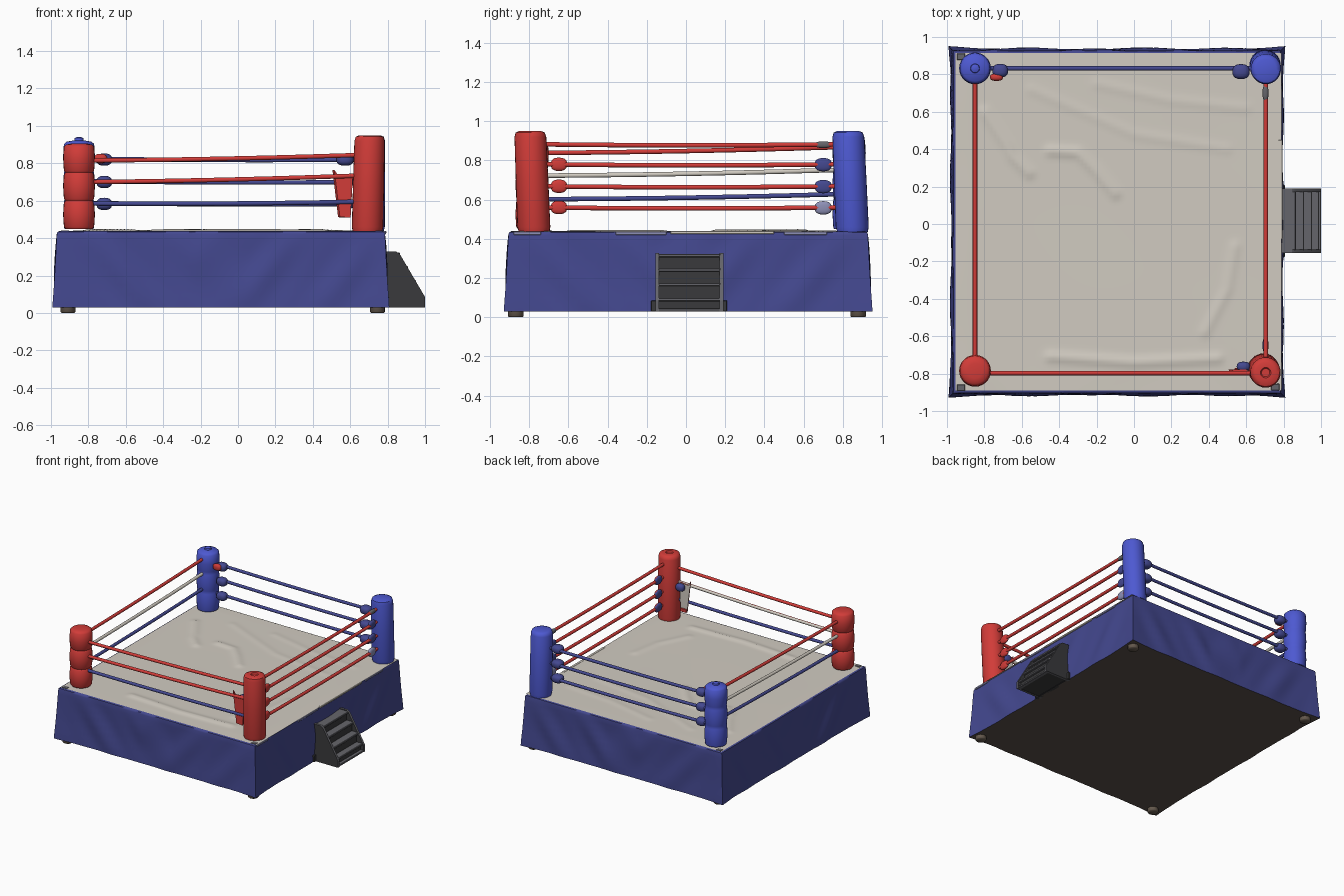
import bpy, bmesh, math
from mathutils import Vector

if "Cube" in bpy.data.objects:
    bpy.data.objects.remove(bpy.data.objects["Cube"])


def material(name, r, g, b):
    m = bpy.data.materials.new(name)
    m.diffuse_color = (r, g, b, 1)
    m.use_nodes = True
    m.node_tree.nodes["Principled BSDF"].inputs["Base Color"].default_value = m.diffuse_color
    return m


NAVY = material("navy cloth", 0.058, 0.066, 0.28)
BLUE = material("blue padding", 0.075, 0.10, 0.64)
RED = material("red padding", 0.64, 0.045, 0.04)
CANVAS = material("beige canvas", 0.64, 0.60, 0.535)
BROWN = material("brown underside", 0.105, 0.082, 0.068)
DARK = material("dark steps", 0.042, 0.042, 0.045)
GREY = material("grey step trim", 0.13, 0.13, 0.145)
FOOT = material("brown feet", 0.13, 0.10, 0.075)
LAV = material("pale lavender", 0.27, 0.28, 0.47)


def finish(name, bm, mats, angle=40, rule=None):
    bmesh.ops.recalc_face_normals(bm, faces=bm.faces)
    if rule:
        for f in bm.faces:
            f.material_index = int(rule(f))
    me = bpy.data.meshes.new(name)
    bm.to_mesh(me)
    bm.free()
    ob = bpy.data.objects.new(name, me)
    bpy.context.collection.objects.link(ob)
    for m in mats:
        me.materials.append(m)
    bpy.ops.object.select_all(action='DESELECT')
    ob.select_set(True)
    bpy.context.view_layer.objects.active = ob
    bpy.ops.object.shade_smooth_by_angle(angle=math.radians(angle))


def skin(loops):
    # closed tube through a list of point loops
    bm = bmesh.new()
    rings = [[bm.verts.new(p) for p in loop] for loop in loops]
    n = len(rings[0])
    for a, b in zip(rings, rings[1:]):
        for i in range(n):
            bm.faces.new((a[i], a[(i + 1) % n], b[(i + 1) % n], b[i]))
    bm.faces.new(rings[0])
    bm.faces.new(rings[-1])
    return bm


def turn(n):
    return [(math.cos(2 * math.pi * i / n), math.sin(2 * math.pi * i / n)) for i in range(n)]


def box(name, x0, x1, y0, y1, z0, z1, mat, bevel=0.003):
    bm = skin([[(x0, y0, z), (x1, y0, z), (x1, y1, z), (x0, y1, z)] for z in (z0, z1)])
    bmesh.ops.bevel(bm, geom=bm.edges[:], offset=bevel, segments=1, affect='EDGES')
    finish(name, bm, [mat], 30)


def lathe(name, x, y, profile, mat, lean=(0, 0), n=28):
    # profile of (radius, z) turned round a slightly leaning axis
    z0, z1 = profile[0][1], max(p[1] for p in profile)
    loops = []
    for r, z in profile:
        f = (z - z0) / (z1 - z0) - 0.5
        loops.append([(x + lean[0] * f + r * c, y + lean[1] * f + r * s, z) for c, s in turn(n)])
    finish(name, skin(loops), [mat], 50)


def rope(name, p, q, mat, inner=None, sag=0.005, r=0.0122):
    # gently sagging tube; optional second colour on the side facing +y
    p, q = Vector(p), Vector(q)
    side = (q - p).cross(Vector((0, 0, 1))).normalized()
    up = side.cross((q - p).normalized())
    loops = []
    for t in (k / 12 for k in range(13)):
        centre = p.lerp(q, t) - Vector((0, 0, sag * 4 * t * (1 - t)))
        loops.append([centre + r * (c * side + s * up) for c, s in turn(10)])
    finish(name, skin(loops), [mat, inner or mat], 60, lambda f: f.normal.y > 0.1)


def pad(name, c, size, mat, inner=None):
    # rounded turnbuckle cover; optional second colour facing the ring
    bm = bmesh.new()
    bmesh.ops.create_icosphere(bm, subdivisions=3, radius=1)
    for v in bm.verts:
        v.co = [c[i] + size[i] * math.copysign(abs(v.co[i]) ** 0.8, v.co[i]) for i in range(3)]
    finish(name, bm, [mat, inner or mat], 60, lambda f: f.normal.x < -0.1)


# cloth skirt with soft diagonal folds, hemmed by the canvas and closed underneath
X0, X1, Y0, Y1 = -0.968, 0.785, -0.905, 0.927
N = 56
sides = [((X0, Y0), (X1, Y0), (0, -1)), ((X1, Y0), (X1, Y1), (1, 0)),
         ((X1, Y1), (X0, Y1), (0, 1)), ((X0, Y1), (X0, Y0), (-1, 0))]
levels = [(0.030, 1), (0.06, .95), (0.10, .8), (0.15, .6), (0.2, .45), (0.25, .35), (0.3, .25),
          (0.35, .18), (0.39, .1), (0.42, .03), (0.432, -0.2), (0.437, -1.2)]
loops = []
for z, h in levels:
    loop = []
    u = (z - .03) / .4
    env = max(0, 4 * u * (1 - u)) + max(0, .35 * (1 - u))
    for k, (a, b, nrm) in enumerate(sides):
        prev = sides[k - 1][2]
        for t in (i / N for i in range(N)):
            e = abs(2 * t - 1)
            lean = 12 * z * (1 if t < .5 else -1) * min(1, 6 * e)
            fold = 0.006 * math.sin(26 * t + lean + k) + 0.004 * math.sin(49 * t + 1.6 * lean + 2 * k)
            o = 0.010 * h + 0.014 * max(0, 1 - u) * e ** 10 + env * fold * (1 - e ** 6)
            x = a[0] + (b[0] - a[0]) * t + nrm[0] * o
            y = a[1] + (b[1] - a[1]) * t + nrm[1] * o
            if t == 0:
                x, y = x + prev[0] * o, y + prev[1] * o
            loop.append((x, y, z))
    loops.append(loop)
finish("skirt", skin(loops), [NAVY, BROWN], 50, lambda f: len(f.verts) > 4 and f.calc_center_median().z < .1)

# canvas with raised wrinkles along a few paths
paths = [[(-.80, .60), (-.68, .42), (-.65, .36), (-.56, .27)], [(-.45, .39), (-.30, .38), (-.2, .28), (-.1, .16)],
         [(.54, -.12), (.50, -.35), (.38, -.58)], [(-.45, -.71), (0, -.74), (.45, -.72)],
         [(-.2, .75), (.2, .66), (.6, .62)], [(-.55, .72), (0, .48), (.5, .40)]]
heights = [0.010, 0.010, 0.007, 0.010, 0.004, 0.004]


def wrinkle(x, y):
    p, total = Vector((x, y)), 0
    for path, h in zip(paths, heights):
        best = 9
        for a, b in zip(path, path[1:]):
            a, b = Vector(a), Vector(b)
            t = max(0, min(1, (p - a).dot(b - a) / (b - a).length_squared))
            best = min(best, (p - a.lerp(b, t)).length)
        total += h * math.exp(-(best / 0.025) ** 2)
    return total + 0.001 * math.sin(5 * x + 3 * y) * math.sin(4 * y - 2 * x)


bm = bmesh.new()
bmesh.ops.create_grid(bm, x_segments=90, y_segments=94, size=1)
for v in bm.verts:
    edge = max(abs(v.co.x), abs(v.co.y))
    x, y = -0.083 + v.co.x * 0.872, 0.012 + v.co.y * 0.903
    v.co = (x, y, 0.4375 + min(1, (1 - edge) * 12) * (0.001 + wrinkle(x, y)))
finish("canvas", bm, [CANVAS], 60)
# worn canvas edge lying over the right side and grey patches at the corners
box("canvas_hem_right", .77, .793, -.08, .45, .424, .439, CANVAS)
for i, (a, b) in enumerate([(-.88, -.74), (-.36, -.1), (.5, .72)]):
    box(f"grey_hem_{i}", .77, .792, a, b, .420, .437, LAV)
for i, (x, y) in enumerate([(.755, -.872), (-.925, .895), (-.925, -.875)]):
    box(f"corner_patch_{i}", x - .022, x + .022, y - .018, y + .018, .434, .441, GREY)

# feet
for i, (x, y) in enumerate([(-.91, -.868), (.745, -.868), (-.91, .878), (.745, .878)]):
    lathe(f"foot_{i}", x, y, [(.034, 0), (.04, .006), (.04, .045)], FOOT, n=16)

# plain right posts and cushioned left posts
plain = [(.078, .435), (.084, .46), (.083, .70), (.081, .92), (.074, .942), (.055, .95)]
lathe("red_right_post", .698, -.785, plain + [(.028, .95), (.022, .942)], RED, (.012, -.02))
lathe("blue_right_post", .703, .838, plain, BLUE, (.005, -.022))


def cushions(top, groove, cap):
    h = (top - .45) / 3
    prof = [(r, .45 + h * (k + f)) for k in range(3)
            for f, r in ((0, groove), (.08, .081), (.5, .085), (.92, .081))]
    return prof + [(.068, top)] + cap


lathe("red_left_post", -.85, -.785, cushions(.90, .073, [(.04, .906)]), RED)
lathe("blue_left_post", -.85, .832, cushions(.915, .078, [(.025, .923), (.023, .935), (.012, .94)]), BLUE)

# ropes and turnbuckle pads on the front, left, back and right
for i, (za, zb, m, inner) in enumerate([(.815, .845, RED, None), (.70, .735, RED, CANVAS), (.585, .595, NAVY, None)]):
    rope(f"front_rope_{i}", (-.80, -.797, za), (.66, -.797, zb), m, inner)
for i, (za, zb, m) in enumerate([(.838, .868, RED), (.722, .752, CANVAS), (.602, .628, NAVY)]):
    rope(f"left_rope_{i}", (-.85, -.75, za), (-.85, .79, zb), m)
for i, z in enumerate((.82, .70, .583)):
    rope(f"back_rope_{i}", (-.80, .832, z + .005), (.66, .832, z), NAVY)
    pad(f"back_pad_left_{i}", (-.715, .82, z), (.042, .036, .033), NAVY)
    pad(f"back_pad_right_{i}", (.572, .815, z), (.046, .04, .033), NAVY)
pad("back_pad_red", (-.735, .785, .825), (.035, .02, .026), RED)
for i, z in enumerate((.882, .78, .668, .56)):
    rope(f"right_rope_{i}", (.705, -.74, z), (.705, .79, z), RED)
    if i:
        pad(f"right_pad_red_{i}", (.703, -.648, z), (.016, .042, .034), RED, NAVY)
    pad(f"right_pad_blue_{i}", (.703, .70, z - .002), (.016, .044, .034 if i else .017), (GREY, NAVY, NAVY, LAV)[i])

# corner card beside the red post, red outside and canvas inside above a red foot
card = [(.515, .765), (.535, .735), (.615, .742), (.602, .51), (.545, .513)]
finish("corner_card", skin([[(x, -.80, z) for x, z in card], [(x - .01, -.778, z) for x, z in card]]),
       [RED, CANVAS], 30, lambda f: f.normal.y > .5)
box("card_foot", .538, .592, -.782, -.771, .511, .54, RED)
pad("front_pad", (.585, -.762, .71), (.036, .026, .03), NAVY)

# steps: sloped side panels, dark risers and grey treads
prof = [(.77, .03), (1.0, .03), (1.0, .085), (.865, .315), (.845, .328), (.77, .328)]
for s, y in (("left", -.155), ("right", .172)):
    finish(f"step_side_{s}", skin([[(x, y + d, z) for x, z in prof] for d in (0, .018)]),
           [DARK, GREY], 30, lambda f: abs(f.normal.y) < .5)
for i, (x, z) in enumerate([(.865, .322), (.91, .25), (.953, .175), (.99, .098)]):
    box(f"tread_{i}", .775, x, -.14, .175, z - .016, z, GREY)
    box(f"riser_{i}", .775, x - .016, -.14, .175, .032, z - .014, DARK)
box("step_base_flange", .775, .806, -.178, .21, .03, .085, DARK)
box("step_kick_bar", .97, .999, -.14, .175, .03, .045, GREY)
